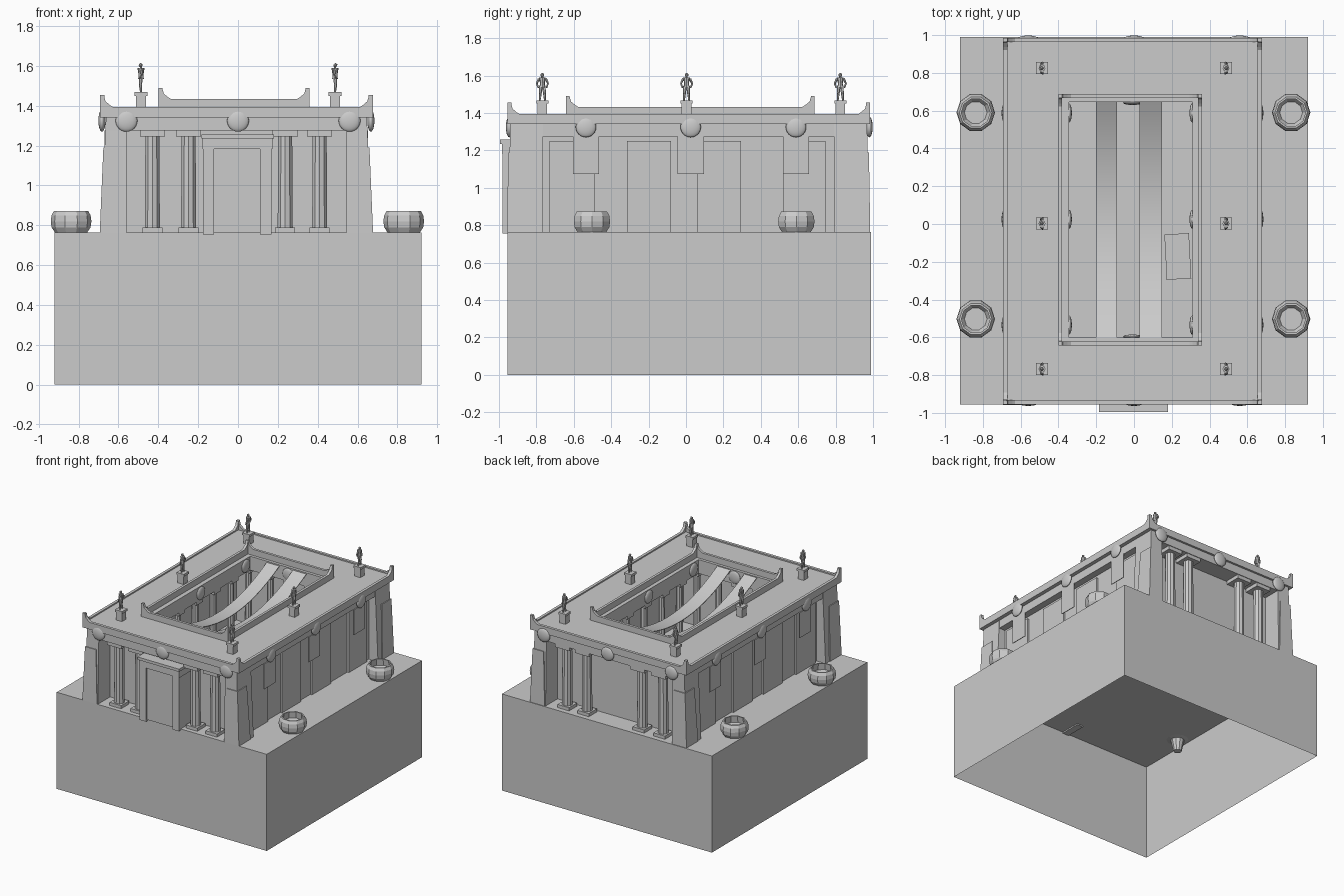
import bpy, bmesh, math
from mathutils import Vector, Matrix

if "Cube" in bpy.data.objects:
    bpy.data.objects.remove(bpy.data.objects["Cube"])

stone = bpy.data.materials.new("grey stone")
stone.diffuse_color = (0.6, 0.6, 0.6, 1)
stone.use_nodes = True
stone.node_tree.nodes["Principled BSDF"].inputs["Base Color"].default_value = stone.diffuse_color
XC, YC = -0.008, 0.014      # centre of the temple
G = 0.765                   # top of the base


def finish(name, bm, smooth=False, recalc=True):
    if recalc:
        bmesh.ops.recalc_face_normals(bm, faces=bm.faces)
    me = bpy.data.meshes.new(name)
    bm.to_mesh(me)
    bm.free()
    me.materials.append(stone)
    for p in me.polygons:
        p.use_smooth = smooth
    ob = bpy.data.objects.new(name, me)
    bpy.context.collection.objects.link(ob)
    return ob


def add_loft(bm, lower, upper):
    """Solid between two matching loops."""
    a = [bm.verts.new(p) for p in lower]
    b = [bm.verts.new(p) for p in upper]
    n = len(a)
    bm.faces.new(a[::-1])
    bm.faces.new(b)
    for i in range(n):
        bm.faces.new((a[i], a[(i + 1) % n], b[(i + 1) % n], b[i]))


def rect(x0, x1, y0, y1, z):
    return [(x0, y0, z), (x1, y0, z), (x1, y1, z), (x0, y1, z)]


def add_box(bm, x0, x1, y0, y1, z0, z1):
    add_loft(bm, rect(x0, x1, y0, y1, z0), rect(x0, x1, y0, y1, z1))


def box(name, *dims):
    bm = bmesh.new()
    add_box(bm, *dims)
    return finish(name, bm)


def ring(name, outer, inner, z0, z1):
    """Rectangular frame; outer and inner are (x0, x1, y0, y1)."""
    bm = bmesh.new()
    loops = [[bm.verts.new(p) for p in rect(*r, z)]
             for r, z in ((outer, z0), (outer, z1), (inner, z1), (inner, z0))]
    for k in range(4):
        a, b = loops[k], loops[(k + 1) % 4]
        for i in range(4):
            j = (i + 1) % 4
            bm.faces.new((a[i], a[j], b[j], b[i]))
    return finish(name, bm)


def grow(r, d):
    return (r[0] - d, r[1] + d, r[2] - d, r[3] + d)


def add_limb(bm, p, q, r0, r1, n=6):
    p, q = Vector(p), Vector(q)
    m = Matrix.Translation((p + q) / 2) @ (q - p).to_track_quat('Z', 'Y').to_matrix().to_4x4()
    bmesh.ops.create_cone(bm, cap_ends=True, segments=n, radius1=r0, radius2=r1,
                          depth=(q - p).length, matrix=m)


def lathe(name, profile, n, loc):
    bm = bmesh.new()
    loops = [[bm.verts.new((loc[0] + r * math.cos(2 * math.pi * i / n),
                            loc[1] + r * math.sin(2 * math.pi * i / n), z))
              for i in range(n)] for r, z in profile]
    for a, b in zip(loops, loops[1:]):
        for i in range(n):
            j = (i + 1) % n
            bm.faces.new((a[i], a[j], b[j], b[i]))
    bm.faces.new(loops[0][::-1])
    bm.faces.new(loops[-1])
    return finish(name, bm)


def disc(name, loc, scale):
    bm = bmesh.new()
    bmesh.ops.create_uvsphere(bm, u_segments=20, v_segments=12, radius=1,
                              matrix=Matrix.Translation(loc) @ Matrix.Diagonal((*scale, 1)))
    return finish(name, bm, True)


def column(name, x, y, r, cap, z1):
    bm = bmesh.new()
    add_limb(bm, (x, y, G), (x, y, z1 - 0.02), r, r * 0.92, 10)
    add_box(bm, x - cap * 0.8, x + cap * 0.8, y - cap * 0.8, y + cap * 0.8, G, G + 0.025)
    add_box(bm, x - cap, x + cap, y - cap, y + cap, z1 - 0.03, z1)
    return finish(name, bm)


def horns(name, r, z0, z1, length, t):
    """Curved upswept corner pieces, one leg along each side."""
    bm = bmesh.new()
    prof = [(0, z0), (length, z0), (length * 0.7, z0 + (z1 - z0) * 0.22),
            (length * 0.4, z0 + (z1 - z0) * 0.5), (length * 0.27, z1), (0, z1)]
    for cx, sx in ((r[0], 1), (r[1], -1)):
        for cy, sy in ((r[2], 1), (r[3], -1)):
            add_loft(bm, [(cx + sx * u, cy, z) for u, z in prof],
                     [(cx + sx * u, cy + sy * t, z) for u, z in prof])
            add_loft(bm, [(cx, cy + sy * u, z) for u, z in prof],
                     [(cx + sx * t, cy + sy * u, z) for u, z in prof])
    return finish(name, bm)


# Base: a box open underneath
bm = bmesh.new()
add_box(bm, -0.92, 0.92, -0.955, 0.99, 0, G)
bottom = [f for f in bm.faces if all(v.co.z < 0.01 for v in f.verts)]
bmesh.ops.delete(bm, geom=bottom, context='FACES_ONLY')
finish("base", bm, recalc=False)

# Walls, entablature, roof and parapets
hall = (XC - 0.60, XC + 0.60, -0.80, 0.83)
frame = (XC - 0.655, XC + 0.655, -0.942, 0.968)
eaves = (XC - 0.685, XC + 0.685, -0.955, 0.985)
court = (-0.345, 0.31, -0.6, 0.645)
kerb = (-0.40, 0.36, -0.642, 0.688)
ring("hall_walls", hall, grow(hall, -0.04), G, 1.29)
ring("architrave", frame, court, 1.275, 1.34)
ring("roof", grow(eaves, -0.01), court, 1.34, 1.385)
ring("cornice", eaves, grow(eaves, -0.022), 1.34, 1.395)
ring("court_parapet", kerb, grow(kerb, -0.02), 1.38, 1.433)
horns("cornice_horns", eaves, 1.39, 1.455, 0.07, 0.022)
horns("parapet_horns", kerb, 1.43, 1.49, 0.07, 0.02)

# Tapered corner piers with a raised lower facing
for sx in (-1, 1):
    for sy in (-1, 1):
        def corner(ox, oy, ix, iy, z):
            p = [(ox, oy), (ix, oy), (ix, iy), (ox, iy)]
            return [(XC + sx * a, YC + sy * b, z) for a, b in p]
        bm = bmesh.new()
        add_loft(bm, corner(0.68, 0.965, 0.553, 0.778, G), corner(0.655, 0.954, 0.553, 0.778, 1.34))
        add_loft(bm, corner(0.686, 0.971, 0.558, 0.825, G), corner(0.668, 0.964, 0.572, 0.845, 1.19))
        finish("corner_pier", bm)

# Side wall panels, hanging banners
for s in (-1, 1):
    for y0, y1 in ((-0.73, -0.49), (-0.315, -0.08), (0.06, 0.295), (0.52, 0.745)):
        xs = sorted((XC + s * 0.59, XC + s * 0.615))
        box("wall_panel", *xs, y0, y1, G, 1.25)
    for y in (-0.535, 0.025, 0.588):
        xs = sorted((XC + s * 0.655, XC + s * 0.661))
        box("banner", *xs, y - 0.07, y + 0.07, 1.075, 1.275)
        disc("side_shield", (XC + s * 0.675, y, 1.325), (0.018, 0.055, 0.055))
        # shields inside the court
        disc("court_shield", (-0.343 if s < 0 else 0.308, y, 1.33), (0.014, 0.05, 0.05))

# Shields on the front and back, and on the court ends
for x in (-0.56, 0, 0.56):
    disc("front_shield", (x, -0.945, 1.325), (0.055, 0.018, 0.055))
    disc("back_shield", (x, 0.98, 1.325), (0.055, 0.018, 0.055))
for y in (-0.597, 0.642):
    disc("court_end_shield", (XC, y, 1.33), (0.05, 0.012, 0.05))

# Front and back columns
for x in (-0.43, -0.248, 0.237, 0.41):
    for y in (-0.87, 0.9):
        column("portico_column", x, y, 0.04, 0.063, 1.276)

# Court colonnade
for i in range(7):
    for x in (-0.39, 0.355):
        column("court_column", x, -0.645 + i * 0.222, 0.028, 0.04, 1.276)
for x in (-0.2, -0.017, 0.165):
    for y in (-0.645, 0.69):
        column("court_end_column", x, y, 0.028, 0.04, 1.276)

# Doorway
box("door", -0.12, 0.11, -0.965, -0.79, G, 1.19)
for x0, x1 in ((-0.175, -0.12), (0.11, 0.167)):
    box("door_jamb", x0, x1, -0.98, -0.79, 0.755, 1.185)
box("door_lintel", -0.178, 0.174, -0.985, -0.79, 1.182, 1.235)
box("door_cornice", -0.184, 0.18, -0.995, -0.79, 1.235, 1.257)

# Sagging cloth strips over the court
for x0, x1 in ((-0.2, -0.09), (0.03, 0.147)):
    bm = bmesh.new()
    rows = []
    for i in range(17):
        t = i / 16
        z = 1.375 - 0.17 * (1 - (2 * t - 1) ** 2)
        y = -0.605 + 1.26 * t
        rows.append([[bm.verts.new((x, y, z + dz)) for x in (x0, x1)] for dz in (0, 0.005)])
    for a, b in zip(rows, rows[1:]):
        qa = [a[0][0], a[0][1], a[1][1], a[1][0]]
        qb = [b[0][0], b[0][1], b[1][1], b[1][0]]
        for k in range(4):
            bm.faces.new((qa[k], qa[(k + 1) % 4], qb[(k + 1) % 4], qb[k]))
    for r in (rows[0], rows[-1]):
        bm.faces.new((r[0][0], r[0][1], r[1][1], r[1][0]))
    ob = finish("awning", bm, True)
    bpy.context.view_layer.objects.active = ob
    ob.select_set(True)
    bpy.ops.object.shade_smooth_by_angle(angle=math.radians(40))
    ob.select_set(False)

# Mat on the court floor
mat = box("floor_mat", -0.065, 0.065, -0.12, 0.12, 0, 0.008)
mat.location = (0.232, -0.172, G)
mat.rotation_euler.z = math.radians(3)

# Planter bowls with a tapering foot
bowl = [(0.03, 0.67), (0.05, 0.76), (0.082, G), (0.098, 0.79), (0.102, 0.82),
        (0.098, 0.85), (0.086, 0.872), (0.076, 0.872), (0.082, 0.82), (0.06, 0.785)]
for x in (-0.838, 0.832):
    for y in (-0.503, 0.59):
        lathe("planter", bowl, 10, (x, y))

# Roof statues on pedestals, facing outwards
for s in (-1, 1):
    for y in (-0.768, 0.003, 0.825):
        x = s * 0.487
        bm = bmesh.new()
        add_box(bm, x - 0.026, x + 0.026, y - 0.026, y + 0.026, 1.38, 1.455)
        add_box(bm, x - 0.032, x + 0.032, y - 0.032, y + 0.032, 1.45, 1.468)
        finish("pedestal", bm)
        bm = bmesh.new()
        for m in (-1, 1):
            def at(f, w, z):
                return (x + s * f, y + m * w, z)
            add_limb(bm, at(0, 0.014, 1.468), at(0.003, 0.011, 1.505), 0.005, 0.008)
            add_limb(bm, at(0.003, 0.011, 1.505), at(0, 0.008, 1.545), 0.008, 0.01)
            add_limb(bm, at(0, 0.018, 1.583), at(-0.004, 0.03, 1.558), 0.007, 0.005)
            add_limb(bm, at(-0.004, 0.03, 1.558), at(0.008, 0.022, 1.535), 0.005, 0.004)
        add_limb(bm, (x, y, 1.535), (x, y, 1.56), 0.014, 0.013, 8)
        add_limb(bm, (x, y, 1.56), (x, y, 1.59), 0.013, 0.018, 8)
        add_limb(bm, (x, y, 1.588), (x, y, 1.6), 0.006, 0.006)
        bmesh.ops.create_icosphere(bm, subdivisions=1, radius=0.011,
                                   matrix=Matrix.Translation((x + s * 0.002, y, 1.604)))
        finish("statue", bm)
